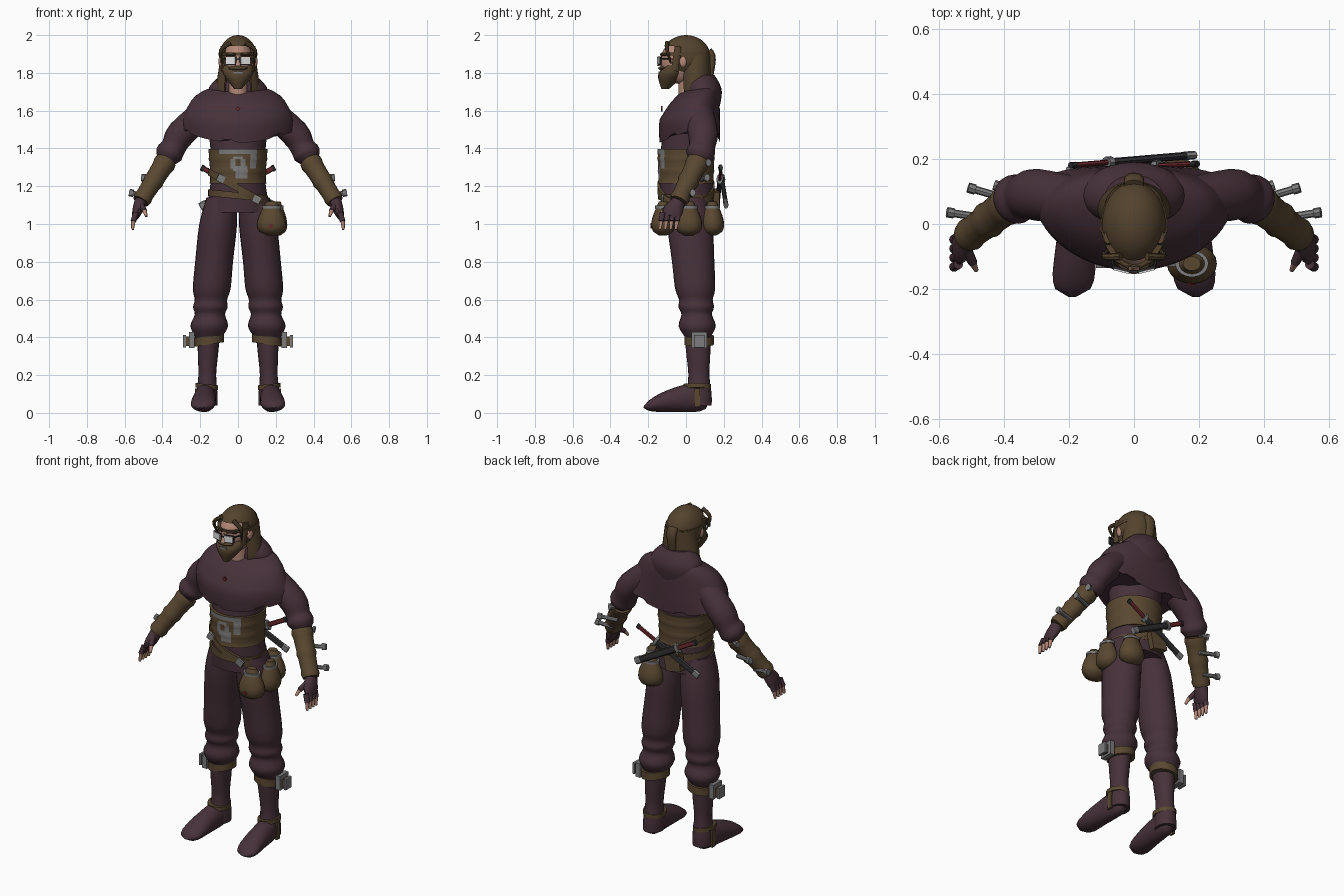
import bpy, bmesh, math
from mathutils import Vector, Matrix

if bpy.data.objects.get("Cube"):
    bpy.data.objects.remove(bpy.data.objects["Cube"])


def material(name, *colour):
    mat = bpy.data.materials.new(name)
    mat.use_nodes = True
    mat.diffuse_color = (*colour, 1)
    shader = next(n for n in mat.node_tree.nodes if n.type == 'BSDF_PRINCIPLED')
    shader.inputs["Base Color"].default_value = (*colour, 1)
    shader.inputs["Roughness"].default_value = .8
    return mat


plum = material("plum cloth", .062, .031, .042)
leather = material("brown leather", .1, .064, .03)
hair = material("brown hair", .088, .056, .027)
skin = material("skin", .46, .25, .19)
metal = material("grey metal", .2, .2, .2)
red = material("dark red", .14, .02, .025)
glass = material("white glass", .75, .75, .75)
dark = material("dark steel", .03, .028, .03)

Y, Z = Vector((0, 1, 0)), Vector((0, 0, 1))
parts = []


def finish(name, bm, mats, rule=None):
    """Turn a bmesh into an object; rule picks a material index per face centre."""
    bmesh.ops.recalc_face_normals(bm, faces=bm.faces)
    if rule:
        for face in bm.faces:
            face.material_index = int(rule(face.calc_center_median()))
    mesh = bpy.data.meshes.new(name)
    bm.to_mesh(mesh)
    bm.free()
    for mat in mats if isinstance(mats, tuple) else (mats,):
        mesh.materials.append(mat)
    part = bpy.data.objects.new(name, mesh)
    bpy.context.scene.collection.objects.link(part)
    parts.append(part)


def smooth_rows(rows, fine):
    """Fill in rings between the given ones along a smooth spline."""
    result = []
    for i in range(len(rows) - 1):
        a, b, c = rows[max(i - 1, 0)], rows[i], rows[i + 1]
        d = rows[min(i + 2, len(rows) - 1)]
        for step in range(fine):
            t = step / fine
            cubic = 3 * b - 3 * c + d - a
            result.append(b + t / 2 * (c - a + t * (2 * a - 5 * b + 4 * c - d + t * cubic)))
    return result + [rows[-1]]


def loft(name, rings, mats, n=20, fine=1, flat=1, axis=None, ref=Y, rule=None, warp=None, side=1):
    """Skin over elliptical rings (x, y, z, radius, optional second radius)."""
    bm = bmesh.new()
    rows = smooth_rows([Vector(ring) for ring in rings], fine)
    loops = []
    for i, row in enumerate(rows):
        ahead, behind = rows[min(i + 1, len(rows) - 1)], rows[max(i - 1, 0)]
        tangent = axis or (ahead - behind).to_3d().normalized()
        across = ref.cross(tangent).normalized()
        depth = tangent.cross(across) * (row[4] if len(row) > 4 else row[3] * flat)
        loop = []
        for k in range(n):
            angle = math.tau * k / n
            p = row.to_3d() if len(row) == 4 else Vector(row[:3])
            p = p + across * row[3] * math.cos(angle) + depth * math.sin(angle)
            p = warp(p, i / (len(rows) - 1), k) if warp else p
            loop.append(bm.verts.new((p.x * side, p.y, p.z)))
        loops.append(loop)
    for low, high in zip(loops, loops[1:]):
        for k in range(n):
            j = (k + 1) % n
            bm.faces.new((low[k], low[j], high[j], high[k]))
    bm.faces.new(loops[0])
    bm.faces.new(loops[-1])
    finish(name, bm, mats, rule)


def pair(name, rings, mats, **options):
    loft("left_" + name, rings, mats, **options)
    loft("right_" + name, rings, mats, side=-1, **options)


def rod(start, end, radius, tip=None):
    return [(*start, radius), (*end, tip or radius)]


def ball(name, centre, radii, mat, cut=None):
    bm = bmesh.new()
    bmesh.ops.create_uvsphere(bm, u_segments=28, v_segments=18, radius=1)
    bm.transform(Matrix.Translation(centre) @ Matrix.Diagonal((*radii, 1)))
    if cut:
        gone = [face for face in bm.faces if cut(face.calc_center_median())]
        bmesh.ops.delete(bm, geom=gone, context='FACES')
    finish(name, bm, mat)


def box(name, centre, size, mat, turn=0, axis='Y'):
    bm = bmesh.new()
    bmesh.ops.create_cube(bm, size=1)
    spin = Matrix.Rotation(turn, 4, axis)
    bm.transform(Matrix.Translation(centre) @ spin @ Matrix.Diagonal((*size, 1)))
    finish(name, bm, mat)


def band(name, x, y, z, radius, height, mat, slope=0, flat=1, side=1):
    def tilt(p, t, k):
        return p + Z * slope * (p.x - x)
    edges = [(x, y, z - height / 2, radius), (x, y, z + height / 2, radius)]
    loft(name, edges, mat, n=32, axis=Z, warp=tilt, flat=flat, side=side)


# Tunic, corset with a metal front pattern, belts
loft("tunic", [(0, .02, 1.6, .17, .13), (0, 0, 1.3, .14, .14), (0, .01, 1.06, .17, .14)],
     plum, n=28, fine=5, axis=Z)


def plate_pattern(c):
    if c.y > 0 or c.z < 1.24:
        return False
    ring = .02 < math.hypot(c.x, c.z - 1.32) < .045
    bar = abs(c.x) < .1 and c.z > 1.37
    post = abs(c.x - .02) < .03 and c.z < 1.3
    edge = abs(c.x - .08) < .02 and c.z > 1.29
    return ring or bar or post or edge


def corset_ring(i):
    ridge = .004 if i % 5 == 0 else 0
    grow = (i / 14) ** 2 * .01
    return (0, 0, 1.215 + .013 * i, .147 + grow + ridge, .146 + grow / 2 + ridge)


loft("corset", [corset_ring(i) for i in range(15)], (leather, metal), n=72, axis=Z, rule=plate_pattern)
band("waist_belt", 0, 0, 1.15, .158, .035, leather, slope=-.1, flat=.94)
band("diagonal_belt", 0, 0, 1.19, .16, .04, leather, slope=-.55, flat=.95)
box("belt_buckle", (-.09, -.13, 1.24), (.04, .012, .04), metal, .5)
box("hip_buckle", (.1, -.125, 1.13), (.04, .012, .04), metal, .5)


# Shoulder mantle with notched hem and bunched hood
def drape(p, t, k):
    outward = min(1, abs(p.x) / .3) ** 2
    fall = (1.72 - p.z) / .3
    p.z += 2.5 * max(0, p.z - 1.55) * (p.y - .04)
    p.y += .06 * fall * outward
    p.z += .07 * fall ** 2 * outward
    if t == 1 and k % 8 < 2:
        p.z += .014
    return p


loft("mantle", [(0, .04, 1.72, .1, .08), (0, .04, 1.67, .23, .13), (0, .02, 1.55, .29, .16),
                (0, .02, 1.43, .31, .16)], plum, n=56, fine=4, axis=Z, warp=drape)
loft("hood_fold", [(0, .08, 1.79, .09, .07), (0, .09, 1.7, .16, .1), (0, .1, 1.55, .1, .06)],
     plum, n=28, fine=5, axis=Z)
box("chest_mark", (0, -.128, 1.61), (.02, .009, .02), red, math.pi / 4)

# Neck, face and hair
loft("neck", rod((0, .01, 1.8), (0, .01, 1.66), .05), skin, axis=Z)
ball("face", (0, -.02, 1.86), (.08, .115, .12), skin)
ball("hair_cap", (0, 0, 1.885), (.1, .13, .115), hair, lambda c: c.z < 1.935 and c.y < -.04)


def part_at_front(p, t, k):
    return p + Y * .06 if p.y < .02 and abs(p.x) < .055 else p


loft("long_hair", [(0, .05, 1.9, .09, .08), (0, .05, 1.72, .115, .08), (0, .05, 1.66, .1, .06)],
     hair, n=28, fine=5, axis=Z, warp=part_at_front)
band("hair_tie_band", 0, 0, 1.9, .102, .016, hair, flat=1.28)
loft("tied_tail", [(0, .12, 1.92, .03), (0, .14, 1.87, .03), (0, .12, 1.72, .02)], hair, fine=4, flat=.6)
loft("beard", [(0, -.06, 1.84, .08, .05), (0, -.08, 1.79, .077, .068), (0, -.11, 1.715, .02, .02)],
     hair, n=24, fine=4, axis=Z)
ball("moustache", (0, -.12, 1.825), (.05, .027, .012), hair)
box("mouth", (0, -.142, 1.802), (.045, .009, .01), metal)
loft("nose", rod((0, -.128, 1.885), (0, -.138, 1.836), .008, .017), skin, n=10, axis=Z)
pair("temple_lock", [(.04, -.1, 1.96, .012), (.09, -.1, 1.92, .01), (.08, -.08, 1.85, .004)], hair, n=8, fine=4)
pair("sideburn", rod((.08, -.04, 1.94), (.076, -.06, 1.81), .014), hair, n=10, flat=1.5)
pair("brow", rod((.015, -.132, 1.897), (.065, -.105, 1.897), .007), hair, n=8)
pair("glasses_arm", rod((.062, -.134, 1.876), (.094, 0, 1.87), .004), dark, n=6, ref=Z)
box("glasses_bridge", (0, -.146, 1.872), (.03, .006, .007), dark)
for side, label in ((1, "left_"), (-1, "right_")):
    ball(label + "ear", (side * .09, -.015, 1.86), (.014, .02, .03), skin)
    for piece, y, w, h, mat in (("frame", -.139, .058, .044, dark), ("lens", -.144, .05, .036, glass)):
        box(label + "glasses_" + piece, (side * .038, y, 1.865), (w, .008, h), mat, side * .25, 'Z')

# Sleeves, ridged bracers and throwing darts
elbow, wrist = Vector((.38, .065, 1.335)), Vector((.515, -.04, 1.12))
pair("sleeve", [(.17, .07, 1.6, .07), (.3, .09, 1.48, .076), (.34, .085, 1.41, .066),
                (.365, .075, 1.37, .073), (*elbow, .05)], plum, fine=3, flat=1.05)
pair("bracer", [(*elbow.lerp(wrist, i / 12), .061 - .001 * i - (0 if i % 5 == 1 else .005))
                for i in range(13)], leather, flat=1.05)
for name, start, end in (("upper_dart", (.4, .08, 1.235), (.51, .112, 1.246)),
                         ("lower_dart", (.47, .02, 1.15), (.575, .036, 1.166)),
                         ("elbow_dart", (.37, .1, 1.33), (.43, .12, 1.325))):
    pair(name, rod(start, end, .012), metal, n=8)
    pair(name + "_end", rod(Vector(start).lerp(Vector(end), .8), end, .02), metal, n=8, flat=.8)

# Fingerless gloves and fingers
palm = Vector((.543, -.085, 1.04))
pair("glove", [(*wrist, .033, .036), (*wrist.lerp(palm, .6), .028, .052), (*palm, .018, .045)],
     plum, n=16, fine=3)
for i, name in enumerate(("little", "ring", "middle", "index")):
    root = Vector((.54, -.04 - .028 * i, 1.06))
    middle, tip = root + Vector((.014, -.008, -.045)), root + Vector((.018, -.014, -.09))
    pair(name + "_finger_glove", rod(root, middle, .015), plum, n=10)
    pair(name + "_fingertip", rod(middle, tip, .012, .007), skin, n=10)
pair("thumb_glove", rod(wrist + Vector((0, -.04, -.02)), (.495, -.12, 1.07), .018, .014), plum, n=10)
pair("thumb_tip", rod((.495, -.12, 1.07), (.485, -.142, 1.04), .012, .007), skin, n=10)


# Baggy trousers gathered at the knee, boots with straps
def leg_ring(z, radius, stretch):
    return (.165 - .06 * z * z, .07 - .05 * z * z, z, radius, radius * stretch)


thigh = ((1.14, .08), (1, .1), (.8, .1), (.66, .1), (.6, .086), (.56, .092), (.52, .08), (.46, .1), (.4, .07))
shin = ((.42, .06), (.3, .053), (.2, .047), (.1, .056), (.04, .056))
pair("trouser_leg", [leg_ring(z, r, .8 + .4 * z) for z, r in thigh], plum, n=24, fine=3, axis=Z)
pair("boot_shaft", [leg_ring(z, r, 1.18) for z, r in shin], plum, fine=3, axis=Z)


def foot_ring(t):
    blunt = math.sqrt(1.02 - (2 * t - 1) ** 6)
    top = .16 - .11 * t * t
    return (.165 + .025 * t, .13 - .355 * t, top / 2 + .005, (.05 + .02 * t) * blunt, top / 2 * blunt)


pair("boot_foot", [foot_ring(i / 14) for i in range(15)], plum, axis=-Y, ref=Z)
for side, label in ((1, "left_"), (-1, "right_")):
    band(label + "knee_strap", .153, .07, .385, .078, .045, leather, slope=-.15, side=side)
    band(label + "ankle_strap", .166, .06, .14, .06, .024, leather, slope=.1, flat=1.2, side=side)
    box(label + "heel_strap", (side * .222, .06, .08), (.012, .03, .1), leather)
    box(label + "knee_buckle", (side * .245, .07, .385), (.03, .08, .085), metal)
    box(label + "knee_buckle_core", (side * .25, .07, .38), (.07, .04, .05), leather)
    box(label + "knee_buckle_rim", (side * .283, .07, .38), (.014, .055, .065), metal)


# Belt pouches on the left hip
def pouch(name, x, y, width, depth):
    rings = []
    for i in range(11):
        t = i / 10
        swell = .35 + .65 * math.sin(math.pi * t ** .6)
        rings.append((x, y, .94 + .18 * t, width * swell, depth * swell))
    loft(name, rings, leather, axis=Z)
    band(name + "_cord", x, y, 1.09, width * .66, .014, metal, flat=depth / width)


pouch("front_pouch", .178, -.122, .077, .062)
pouch("side_pouch", .205, .015, .056, .07)
pouch("back_pouch", .135, .14, .075, .062)
box("pouch_mark", (.175, -.183, .99), (.02, .009, .02), red, math.pi / 4)
box("rear_pouch", (-.03, .155, 1.13), (.1, .045, .1), leather, .2)


# Two short blades crossed behind the waist
def blade(name, hilt, tip):
    hilt, tip = Vector(hilt), Vector(tip)
    for piece, start, end, radius, mat in (("pommel", 0, .04, .017, dark), ("grip", .03, .3, .014, red),
                                           ("guard", .29, .33, .03, metal), ("sheath", .32, .93, .02, dark),
                                           ("sheath_tip", .92, 1, .022, metal)):
        loft(name + "_" + piece, rod(hilt.lerp(tip, start), hilt.lerp(tip, end), radius), mat, n=8, flat=.6)


blade("first_blade", (.195, .185, 1.3), (-.2, .165, 1.09))
blade("second_blade", (-.195, .18, 1.3), (.185, .212, 1.1))

for part in parts:
    part.select_set(True)
bpy.context.view_layer.objects.active = parts[0]
bpy.ops.object.shade_smooth_by_angle(angle=math.radians(40))
